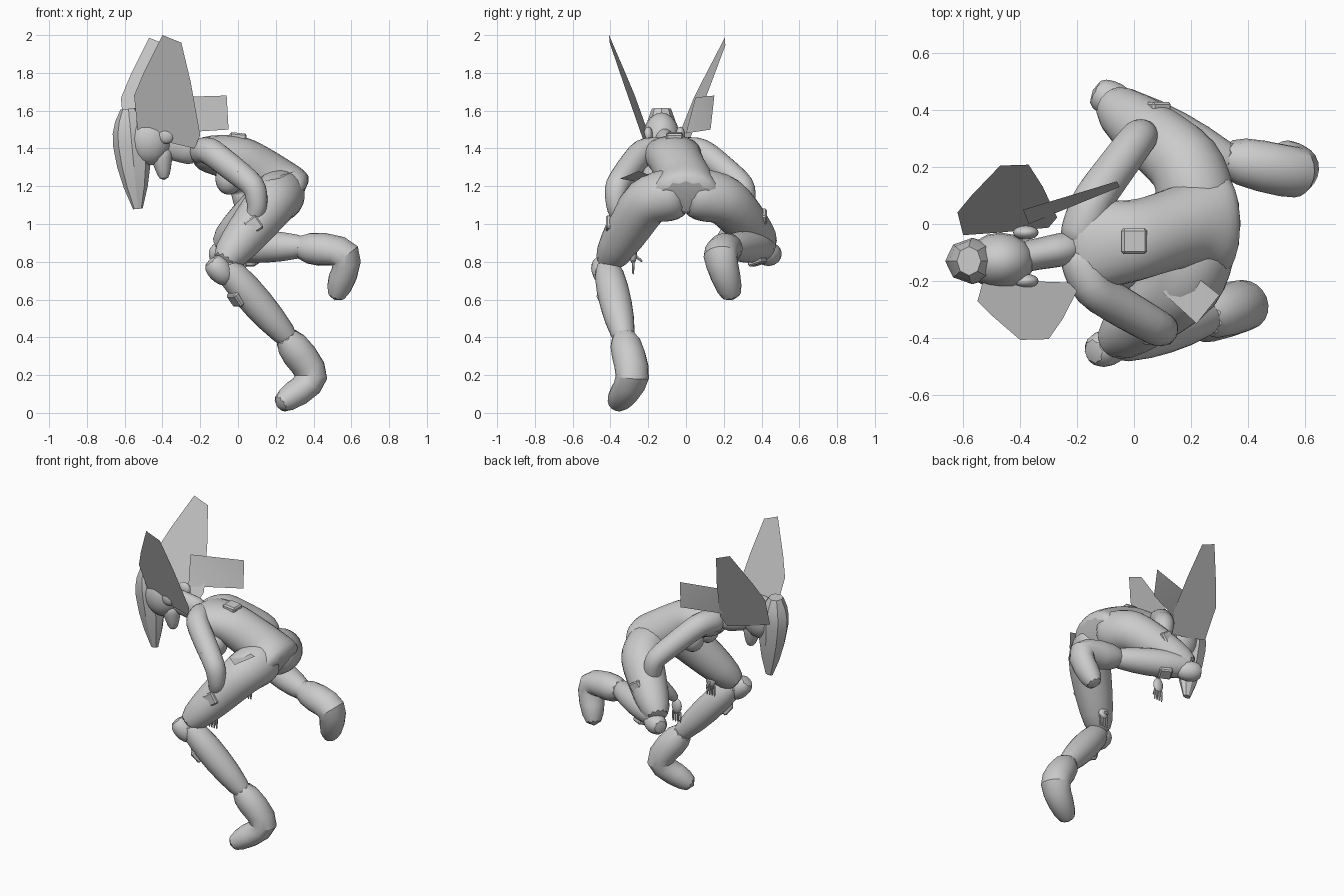
import bpy, bmesh, math
from mathutils import Vector, Matrix

if "Cube" in bpy.data.objects:
    bpy.data.objects.remove(bpy.data.objects["Cube"])

grey = bpy.data.materials.new("plain grey")
grey.use_nodes = True
shade = (.6, .6, .6, 1)
grey.diffuse_color = shade
grey.node_tree.nodes["Principled BSDF"].inputs["Base Color"].default_value = shade


def finish(name, bm, angle=50, rounded=False):
    bmesh.ops.recalc_face_normals(bm, faces=bm.faces)
    mesh = bpy.data.meshes.new(name)
    bm.to_mesh(mesh)
    bm.free()
    mesh.materials.append(grey)
    obj = bpy.data.objects.new(name, mesh)
    bpy.context.collection.objects.link(obj)
    if rounded:
        obj.modifiers.new("Rounding", 'SUBSURF').render_levels = 1
    bpy.ops.object.select_all(action='DESELECT')
    obj.select_set(True)
    bpy.context.view_layer.objects.active = obj
    bpy.ops.object.shade_smooth_by_angle(angle=math.radians(angle))


def limb(name, joints, side, depth=None, across=(0, 1, 0), sides=12, steps=3, rounded=True):
    """Loft along joints; side and depth radii are (start, end, swell at the middle)."""
    joints = [Vector(j) for j in joints]
    path = [a.lerp(b, k / steps) for a, b in zip(joints, joints[1:]) for k in range(steps)]
    path.append(joints[-1])
    last = len(path) - 1
    bm = bmesh.new()
    rings = []
    for i, point in enumerate(path):
        tangent = (path[min(i + 1, last)] - path[max(i - 1, 0)]).normalized()
        u = Vector(across)
        u = (u - u.project(tangent)).normalized()
        v = tangent.cross(u)
        t = i / last
        end_scale = .85 if i in (0, last) else 1
        ru, rv = [(start + (end - start) * t + swell * math.sin(math.pi * t)) * end_scale
                  for start, end, swell in (side, depth or side)]
        angles = [math.tau * k / sides for k in range(sides)]
        rings.append([bm.verts.new(point + u * ru * math.cos(a) + v * rv * math.sin(a))
                      for a in angles])
    for a, b in zip(rings, rings[1:]):
        for k in range(sides):
            n = (k + 1) % sides
            bm.faces.new((a[k], a[n], b[n], b[k]))
    bm.faces.new(rings[0])
    bm.faces.new(rings[-1])
    finish(name, bm, 50 if rounded else 30, rounded)


def ball(name, center, radii):
    bm = bmesh.new()
    bmesh.ops.create_uvsphere(bm, u_segments=16, v_segments=10, radius=1,
                              matrix=Matrix.Translation(center) @ Matrix.Diagonal((*radii, 1)))
    finish(name, bm)


def pad(name, center, normal, size, roll=0):
    """Small bevelled block lying on a surface with the given normal."""
    bm = bmesh.new()
    turn = Vector(normal).to_track_quat('Z', 'Y').to_matrix().to_4x4()
    bmesh.ops.create_cube(bm, size=1, matrix=Matrix.Translation(center) @ turn
                          @ Matrix.Rotation(roll, 4, 'Z') @ Matrix.Diagonal((size, size, size / 2, 1)))
    bmesh.ops.bevel(bm, geom=bm.edges[:], offset=size / 10, segments=1, affect='EDGES')
    finish(name, bm, 30)


def sheet(name, points):
    bm = bmesh.new()
    bm.faces.new([bm.verts.new(p) for p in points])
    bmesh.ops.triangulate(bm, faces=bm.faces[:])
    finish(name, bm)


# Trunk and neck, bent forward
chest = Vector((-.2, -.08, 1.38))
pelvis = Vector((.24, 0, 1.17))
head = Vector((-.47, -.13, 1.45))
limb("torso", [chest + Vector((-.04, 0, 0)), (0, -.06, 1.35), (.2, 0, 1.22), (.34, 0, 1.14)],
     side=(.19, .21, -.055), depth=(.09, .13, .03))
limb("neck", [chest, head], side=(.08, .07, -.02), depth=(.1, .1, -.02))

# Head with long downward mask and jaw
ball("cranium", head, (.12, .1, .14))
brow, snout = head + Vector((-.11, 0, .16)), head + Vector((-.06, 0, -.37))
limb("mask", [brow, brow.lerp(snout, .35), snout], side=(.06, .02, .04), depth=(.05, .03, .06),
     sides=8, rounded=False)
jaw_hinge = head + Vector((.06, 0, -.04))
limb("jaw", [jaw_hinge, jaw_hinge + Vector((.02, 0, -.18))], side=(.08, .03, 0), sides=8)

# Large thin fins share one outline, leaning outward with height and toward the back
fin_root, fin_middle = 1.44, -.4
outline = [(-.53, 1.48), (-.55, 1.68), (-.5, 1.8), (fin_middle, 2), (-.3, 1.96),
           (-.25, 1.75), (-.2, 1.47), (-.23, 1.4), (fin_middle, fin_root)]
for side, y, lean, flare, shift in (("right", -.2, -.37, -.12, 0), ("left", -.03, .42, .2, -.07)):
    sheet(side + "_fin", [(x + shift, y + lean * (z - fin_root) + flare * (x - fin_middle), z + shift / 5)
                          for x, z in outline])
    ball(side + "_ear_disc", (-.38, y, 1.47), (.045, .025, .045))

# Loose flat panels at the neck and hip
sheet("neck_panel", [(-.37, 0, 1.48), (-.05, .13, 1.5), (-.06, .15, 1.68), (-.39, .05, 1.67)])
sheet("hip_shard", [(.1, -.24, 1.22), (.2, -.17, 1.25), (.3, -.25, 1.28), (.22, -.35, 1.24)])
pad("back_pad", (0, -.06, 1.46), (.1, 0, 1), .09)


def build_leg(side, out, knee, ankle, heel, toe):
    hip = Vector((.19, out.y * .21, 1.13))
    knee, ankle = Vector(knee), Vector(ankle)
    along = (ankle - knee).normalized()
    limb(side + "_thigh", [pelvis, hip, knee + (knee - hip) * .05], side=(.14, .09, .025))
    limb(side + "_shin", [knee - along * .03, ankle + along * .08], side=(.085, .06, .02))
    limb(side + "_boot", [ankle - along * .04, heel, toe], side=(.095, .07, .015),
         depth=(.09, .06, .03), sides=10, steps=2)
    # Guards sit on the outside of the knee bend
    bend = knee - (hip + ankle) / 2
    bend = (bend - bend.project(along)).normalized()
    guard = knee + bend * .04
    limb(side + "_knee_pad", [guard - along * .07, guard + along * .1],
         side=(.06, .05, .02), sides=8)
    pad(side + "_shin_pad", knee.lerp(ankle, .35) + bend * .08, bend, .08)
    pad(side + "_thigh_pad", hip.lerp(knee, .4) + out * .11, out, .08, roll=.6)


def build_arm(side, out, shoulder, elbow, wrist):
    shoulder, elbow, wrist = Vector(shoulder), Vector(elbow), Vector(wrist)
    forearm = elbow + Vector((.015, 0, -.12))
    limb(side + "_arm", [chest, shoulder, elbow, forearm, wrist],
         side=(.08, .035, .01), across=(1, 0, 0))
    pad(side + "_arm_pad", shoulder.lerp(elbow, .7) + out * .05, out, .05)
    breast = (-.05, -.08 + out.y * .08, 1.24)
    ball(side + "_breast", breast, (.07, .075, .085))
    # Hand hanging below the wrist, with four fingers and a thumb
    down = Vector((0, 0, -.04))
    palm = wrist + down
    ball(side + "_palm", palm, (.035, .02, .05))
    for k in range(4):
        base = palm + Vector((.018 * (k - 1.5), 0, -.03))
        limb(f"{side}_finger_{k + 1}", [base, base + down * 2], side=(.01, .006, 0), sides=6)
    limb(side + "_thumb", [palm, palm + down + out * -.05], side=(.012, .007, 0),
         across=(1, 0, 0), sides=6)


# Right leg planted, left leg folded back; both hands reach inside the thighs
right, left = Vector((0, -1, 0)), Vector((0, 1, 0))
build_leg("right", right, knee=(-.08, -.42, .79), ankle=(.26, -.33, .4),
          heel=(.42, -.27, .18), toe=(.2, -.38, .03))
build_leg("left", left, knee=(-.09, .43, .88), ankle=(.33, .22, .88),
          heel=(.6, .17, .85), toe=(.51, .25, .59))
build_arm("right", right, shoulder=(-.15, -.23, 1.39), elbow=(.09, -.37, 1.2),
          wrist=(.01, -.28, .88))
build_arm("left", left, shoulder=(-.15, .08, 1.39), elbow=(.02, .31, 1.2),
          wrist=(-.05, .17, .89))
